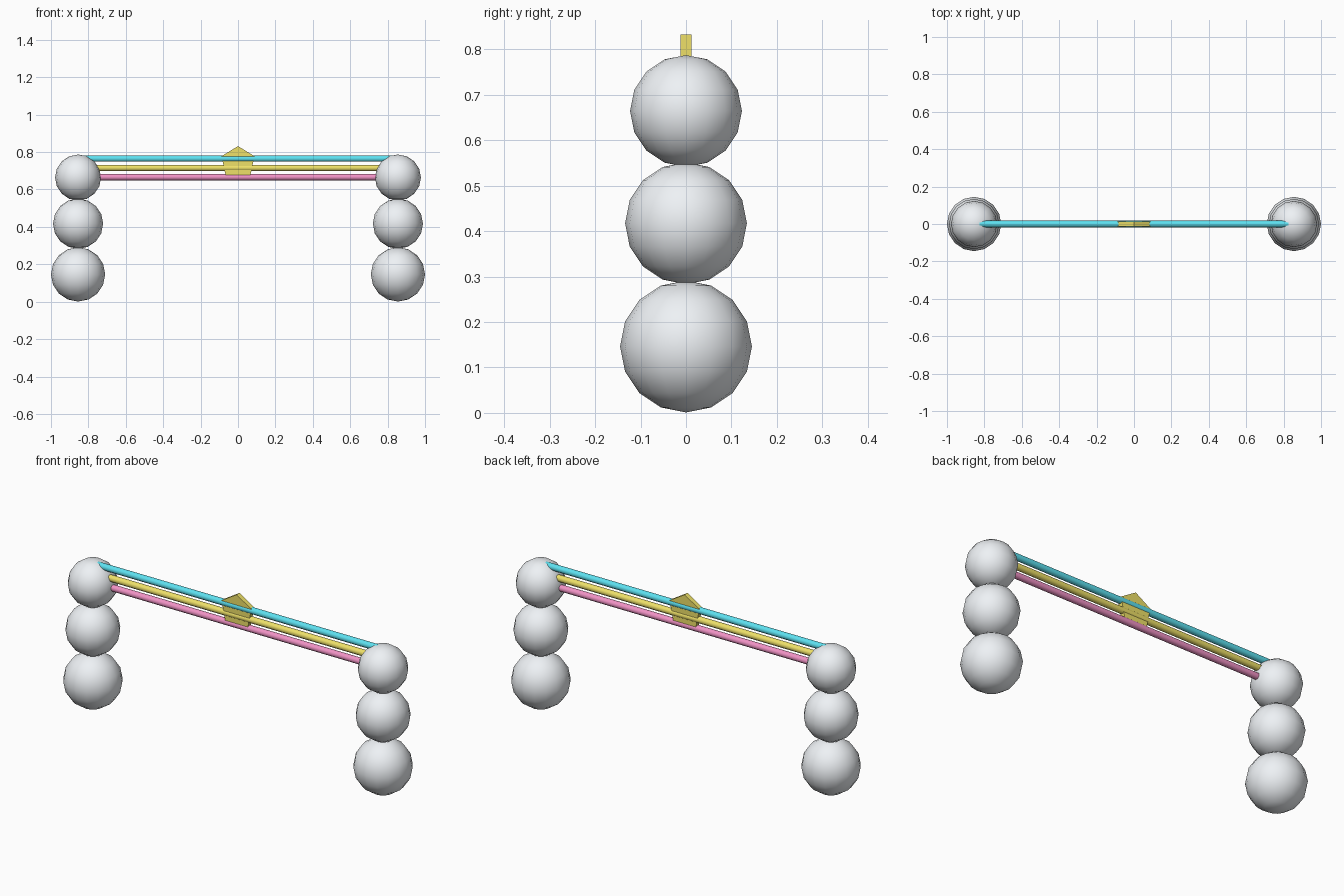
import bpy
import bmesh
from math import pi, radians

if "Cube" in bpy.data.objects:
    bpy.data.objects.remove(bpy.data.objects["Cube"])


def material(name, rgb):
    mat = bpy.data.materials.new(name)
    mat.diffuse_color = (*rgb, 1)
    mat.use_nodes = True
    mat.node_tree.nodes["Principled BSDF"].inputs["Base Color"].default_value = mat.diffuse_color
    return mat


def finish(name, mat):
    obj = bpy.context.object
    obj.name = name
    bpy.ops.object.transform_apply(location=False, rotation=True, scale=True)
    obj.data.materials.append(mat)
    bpy.ops.object.shade_smooth_by_angle(angle=radians(50))


white = material("white", (0.86, 0.89, 0.92))
cyan = material("cyan", (0.11, 0.75, 0.87))
yellow = material("yellow", (0.86, 0.75, 0.14))
pink = material("pink", (0.88, 0.29, 0.56))

# Stacked balls forming the two posts
for side, sx in (("left", -1), ("right", 1)):
    for part, z, r in (("bottom", 0.146, 0.145),
                       ("middle", 0.417, 0.134),
                       ("top", 0.664, 0.123)):
        bpy.ops.mesh.primitive_uv_sphere_add(
            segments=16, ring_count=8, radius=r, location=(sx * 0.855, 0, z))
        finish(f"{side}_{part}_ball", white)

# Horizontal rods running into the top balls
for name, z, mat in (("upper_rod", 0.765, cyan),
                     ("middle_rod", 0.715, yellow),
                     ("lower_rod", 0.666, pink)):
    bpy.ops.mesh.primitive_cylinder_add(
        vertices=10, radius=0.0175, depth=1.65,
        location=(0, 0, z), rotation=(0, pi / 2, 0))
    finish(name, mat)

# Thin five-sided plate in the middle, point upwards
profile = [(0, 0.832), (-0.088, 0.778), (-0.065, 0.67),
           (0.065, 0.67), (0.088, 0.778)]
bm = bmesh.new()
face = bm.faces.new([bm.verts.new((x, -0.0125, z)) for x, z in profile])
extruded = bmesh.ops.extrude_face_region(bm, geom=[face])
bmesh.ops.translate(
    bm, vec=(0, 0.025, 0),
    verts=[g for g in extruded["geom"] if isinstance(g, bmesh.types.BMVert)])
bmesh.ops.recalc_face_normals(bm, faces=bm.faces)
mesh = bpy.data.meshes.new("centre_plate")
bm.to_mesh(mesh)
bm.free()
mesh.materials.append(yellow)
bpy.context.collection.objects.link(bpy.data.objects.new("centre_plate", mesh))
